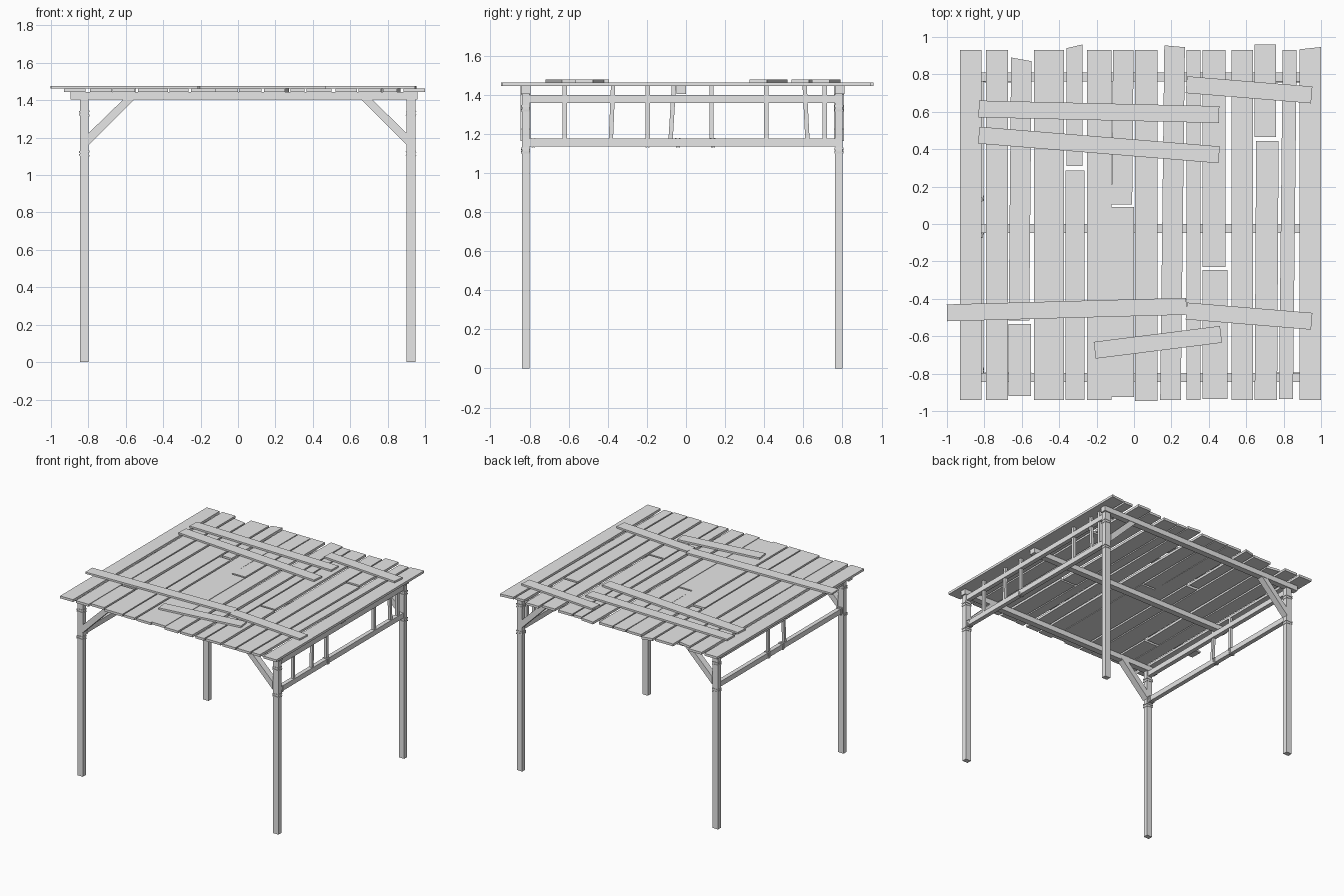
import bpy, bmesh
from math import atan2, hypot
from mathutils import Matrix, Vector

if "Cube" in bpy.data.objects:
    bpy.data.objects.remove(bpy.data.objects["Cube"])

wood = bpy.data.materials.new("weathered grey wood")
wood.use_nodes = True
GREY = (0.8, 0.8, 0.8, 1)
wood.diffuse_color = GREY
wood.node_tree.nodes["Principled BSDF"].inputs["Base Color"].default_value = GREY


def finish(name, bm):
    bmesh.ops.recalc_face_normals(bm, faces=bm.faces)
    mesh = bpy.data.meshes.new(name)
    bm.to_mesh(mesh)
    bm.free()
    mesh.materials.append(wood)
    obj = bpy.data.objects.new(name, mesh)
    bpy.context.collection.objects.link(obj)
    return obj


def prism(name, outline, depth):
    """Extrude a closed outline of 3D points along a vector."""
    bm = bmesh.new()
    face = bm.faces.new([bm.verts.new(p) for p in outline])
    out = bmesh.ops.extrude_face_region(bm, geom=[face])
    moved = [v for v in out["geom"] if isinstance(v, bmesh.types.BMVert)]
    bmesh.ops.translate(bm, verts=moved, vec=depth)
    return finish(name, bm)


def box(name, low, high, turn=None):
    """Box between two corners, optionally turned about its own centre."""
    low, high = Vector(low), Vector(high)
    bm = bmesh.new()
    size = Matrix.Diagonal((high - low).to_4d())
    bmesh.ops.create_cube(bm, size=1, matrix=size)
    if turn:
        bmesh.ops.transform(bm, matrix=turn, verts=bm.verts)
    bmesh.ops.translate(bm, verts=bm.verts, vec=(low + high) / 2)
    return finish(name, bm)


LEFT, RIGHT = 0.925, -0.822      # post centres across
FRONT, BACK = -0.82, 0.782       # post centres in depth
HALF = 0.024
THIN = 0.019
ROOF = 1.444
DECK = 1.463


def binding(name, x, y, z, rx, ry, rz, tilt, axis):
    """Pair of thin wraps, alternately tilted, around a timber."""
    for i, lean in enumerate((tilt, -tilt / 2)):
        shift = Vector((0, 0.016 * i, 0) if axis == "Y" else (0, 0, 0.018 * i))
        c = Vector((x, y, z)) + shift
        r = Vector((rx, ry, rz))
        box(f"{name}_{i + 1}", c - r, c + r, Matrix.Rotation(lean, 4, "Y" if axis == "Z" else "X"))


# Posts with rope bindings
for side, x in (("left", LEFT), ("right", RIGHT)):
    for end, y in (("front", FRONT), ("back", BACK)):
        name = f"{end}_{side}"
        box(f"{name}_post", (x - HALF, y - THIN, 0), (x + HALF, y + THIN, ROOF))
        for level, z in (("lower", 1.106), ("upper", 1.322)):
            binding(f"{name}_{level}_binding", x, y, z, HALF + 0.004, THIN + 0.004, 0.005, 0.1, "Z")

# Cross beams carrying the roof
for end, y in (("front", FRONT), ("middle", -0.025), ("back", BACK + 0.005)):
    box(f"{end}_beam", (-0.895, y - 0.024, 1.403), (0.96, y + 0.024, ROOF))

# Diagonal braces, mirrored at each post
BRACE = [(0, 1.162), (0, 1.225), (0.18, 1.4), (0.18, ROOF), (0.25, ROOF), (0.25, 1.412)]
for side, x, way in (("left", LEFT, -1), ("right", RIGHT, 1)):
    for end, y in (("front", FRONT), ("back", BACK)):
        outline = [(x + way * (HALF + u), y - 0.026, z) for u, z in BRACE]
        prism(f"{end}_{side}_brace", outline, (0, 0.052, 0))

# Side rails
for side, x in (("left", LEFT), ("right", RIGHT)):
    for level, z in (("lower", 1.134), ("upper", 1.357)):
        box(f"{side}_{level}_rail", (x - 0.017, FRONT, z), (x + 0.017, BACK, z + 0.041))

# Slats between the rails: position at foot, lean at the head
SLATS = {
    "left": [(-0.62, 0), (-0.385, 0.012), (-0.195, 0), (0.41, 0), (0.622, -0.015), (0.71, 0)],
    "right": [(-0.08, 0.018), (0.13, 0)],
}
for side, x in (("left", LEFT), ("right", RIGHT)):
    for i, (y, lean) in enumerate(SLATS[side]):
        foot, head, w = 1.15, ROOF, 0.011
        outline = [(x - w, y - w, foot), (x - w, y + w, foot),
                   (x - w, y + lean + w, head), (x - w, y + lean - w, head)]
        prism(f"{side}_slat_{i + 1}", outline, (2 * w, 0, 0))

# Rope ties around the rails
for side, x, y in (("left", LEFT, -0.205), ("right", RIGHT, -0.05), ("right", RIGHT, 0.13),
                   ("left", LEFT, -0.79), ("right", RIGHT, -0.79)):
    binding(f"{side}_rail_tie", x, y, 1.154, 0.021, 0.004, 0.025, 0.12, "Y")

# Roof planks: left edge, right edge, near end, far end, sideways skew, end slant
PLANKS = [
    (-0.93, -0.815, -0.94, 0.93, 0, 0),
    (-0.79, -0.675, -0.94, 0.93, 0, 0),
    (-0.67, -0.56, -0.515, 0.88, 0.013, -0.02),
    (-0.67, -0.55, -0.92, -0.535, 0, 0),
    (-0.535, -0.375, -0.94, 0.93, 0, 0),
    (-0.36, -0.275, 0.31, 0.95, 0, 0.02),
    (-0.365, -0.265, -0.94, 0.285, 0, 0),
    (-0.25, -0.12, -0.94, 0.93, 0, 0),
    (-0.12, -0.01, 0.105, 0.93, 0.008, 0),
    (-0.12, 0, -0.925, 0.09, 0, 0),
    (0.005, 0.125, -0.945, 0.93, 0, 0),
    (0.14, 0.25, -0.94, 0.95, 0.022, -0.01),
    (0.28, 0.355, -0.94, 0.93, 0, 0),
    (0.365, 0.49, -0.23, 0.93, 0, 0),
    (0.365, 0.5, -0.935, -0.245, 0, 0),
    (0.52, 0.635, -0.94, 0.93, 0, 0),
    (0.645, 0.76, 0.465, 0.96, 0, 0),
    (0.645, 0.765, -0.94, 0.445, 0.008, 0),
    (0.775, 0.85, -0.935, 0.93, 0.02, 0),
    (0.885, 1, -0.94, 0.94, 0, 0.012),
]
for i, (a, b, near, far, skew, slant) in enumerate(PLANKS):
    outline = [(a, near, ROOF), (b, near, ROOF),
               (b + skew, far + slant / 2, ROOF), (a + skew, far - slant / 2, ROOF)]
    prism(f"roof_plank_{i + 1}", outline, (0, 0, DECK - ROOF))

# Loose boards nailed across the roof
BOARDS = [
    (-0.83, 0.615, 0.455, 0.585),
    (-0.83, 0.475, 0.455, 0.37),
    (0.28, 0.745, 0.95, 0.69),
    (-1, -0.475, 0.28, -0.44),
    (0.28, -0.465, 0.95, -0.52),
    (-0.21, -0.675, 0.465, -0.59),
]
for i, (x0, y0, x1, y1) in enumerate(BOARDS):
    run = hypot(x1 - x0, y1 - y0) / 2
    cx, cy = (x0 + x1) / 2, (y0 + y1) / 2
    turn = Matrix.Rotation(atan2(y1 - y0, x1 - x0), 4, "Z")
    box(f"cross_board_{i + 1}", (cx - run, cy - 0.045, DECK), (cx + run, cy + 0.045, 1.477), turn)
